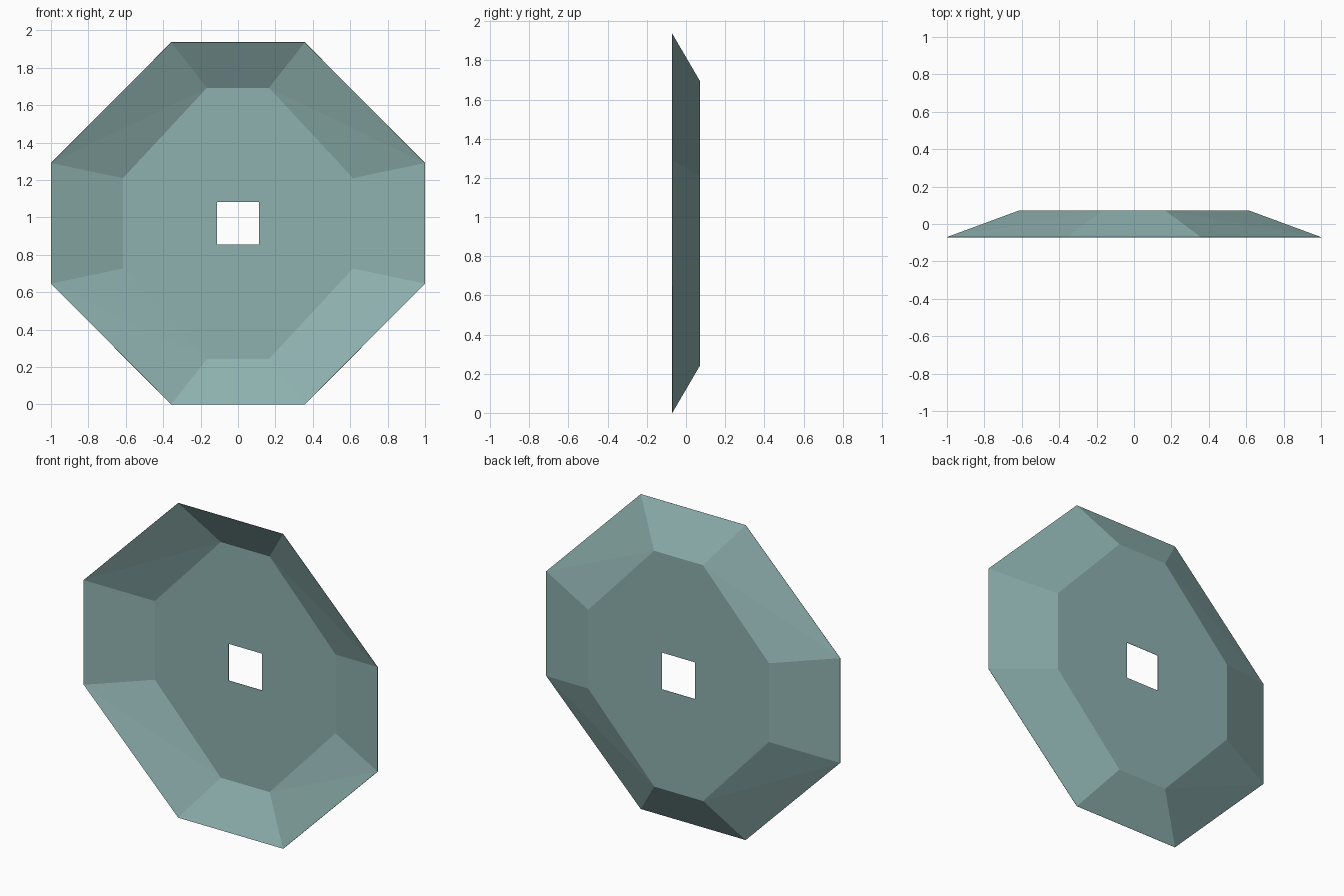
import bpy
import bmesh

if "Cube" in bpy.data.objects:
    bpy.data.objects.remove(bpy.data.objects["Cube"])

CZ, DEPTH, HOLE = 0.968, 0.071, 0.113


def octagon(flat_x, half_x, half_z, side_z):
    """Counter-clockwise octagon in x/z, starting at the lower right of the right side."""
    q = [(half_x, -side_z), (half_x, side_z), (flat_x, half_z), (-flat_x, half_z)]
    return q + [(-x, -z) for x, z in q]


bm = bmesh.new()


def ring(points, y):
    return [bm.verts.new((x, y, CZ + z)) for x, z in points]


# Rim, flat floor edge and square opening
rim = ring(octagon(0.357, 1.0, 0.968, 0.322), -DEPTH)
floor = ring(octagon(0.166, 0.615, 0.725, 0.242), DEPTH)
hole = ring([(HOLE, -HOLE), (HOLE, HOLE), (-HOLE, HOLE), (-HOLE, -HOLE)], DEPTH)

# Sloping sides; the slightly warped corner panels are split in two
for i in range(8):
    j = (i + 1) % 8
    if i % 4 == 1:
        bm.faces.new((rim[i], rim[j], floor[j]))
        bm.faces.new((rim[i], floor[j], floor[i]))
    elif i % 4 == 3:
        bm.faces.new((rim[i], rim[j], floor[i]))
        bm.faces.new((rim[j], floor[j], floor[i]))
    else:
        bm.faces.new((rim[i], rim[j], floor[j], floor[i]))

# Flat floor around the opening
for k in range(4):
    n = (k + 1) % 4
    a, b, c = floor[2 * k], floor[2 * k + 1], floor[(2 * k + 2) % 8]
    bm.faces.new((a, b, hole[n], hole[k]))
    bm.faces.new((b, c, hole[n]))

bmesh.ops.recalc_face_normals(bm, faces=bm.faces)
mesh = bpy.data.meshes.new("dish")
bm.to_mesh(mesh)
bm.free()

mat = bpy.data.materials.new("grey teal")
mat.diffuse_color = (0.27, 0.44, 0.43, 1)
mat.use_nodes = True
mat.node_tree.nodes["Principled BSDF"].inputs["Base Color"].default_value = mat.diffuse_color
mesh.materials.append(mat)

dish = bpy.data.objects.new("dish", mesh)
bpy.context.collection.objects.link(dish)

# Paper-thin sheet
sheet = dish.modifiers.new("sheet", "SOLIDIFY")
sheet.thickness = 0.002
sheet.offset = 0
